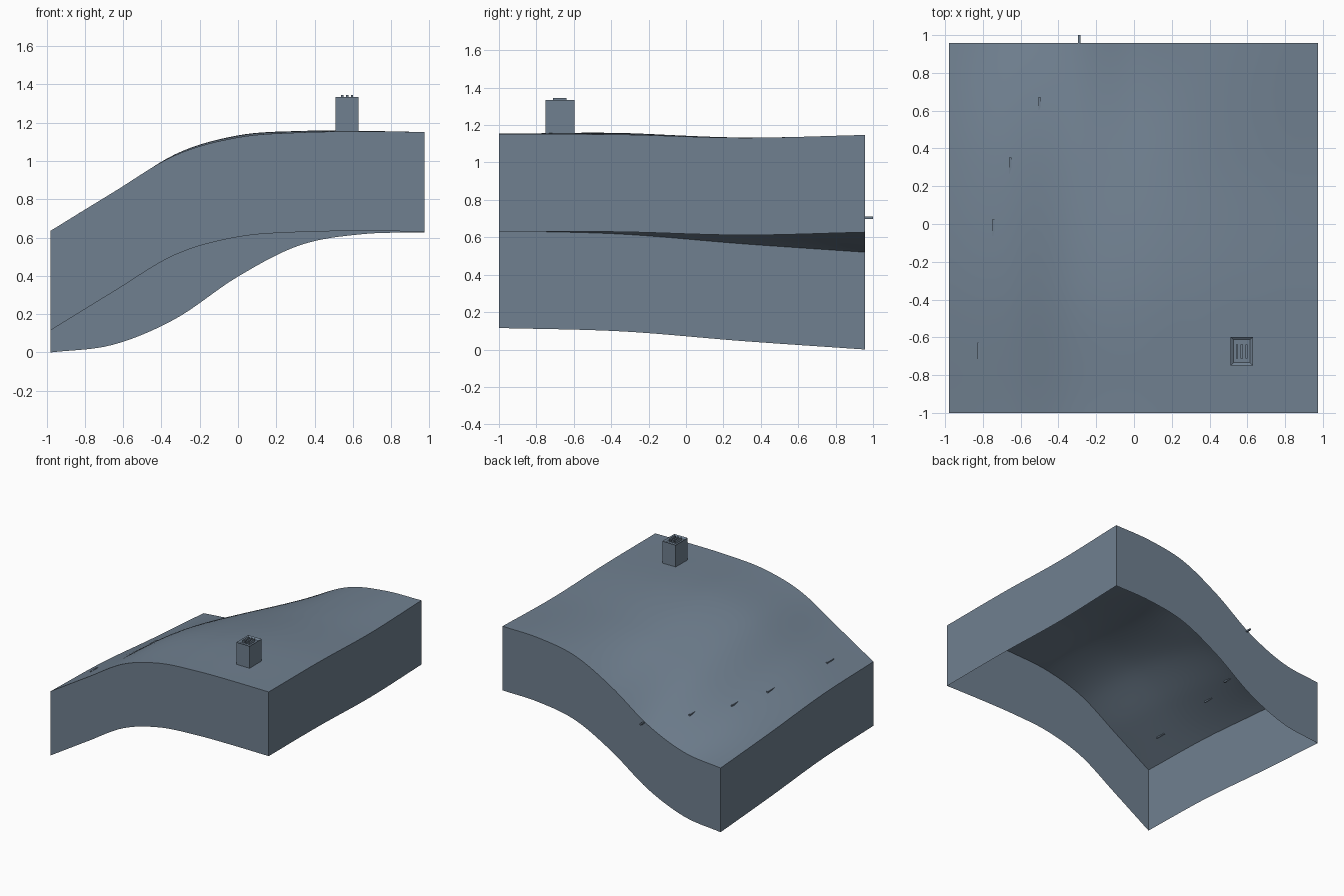
import bpy
import bmesh
import math

default = bpy.data.objects.get("Cube")
if default:
    bpy.data.objects.remove(default, do_unlink=True)

slate = bpy.data.materials.new("slate_grey")
slate.use_nodes = True
colour = (0.162, 0.216, 0.279, 1)
slate.diffuse_color = colour
slate.node_tree.nodes["Principled BSDF"].inputs["Base Color"].default_value = colour

X0, X1, Y0, Y1 = -0.98, 0.975, -1.0, 0.957
SKIRT = 0.52

# Lower-rim heights: rows run front to back, entries run from -x to +x
ROWS = [
    [0.115, 0.315, 0.51, 0.603, 0.629, 0.634, 0.632],
    [0.097, 0.290, 0.505, 0.609, 0.635, 0.636, 0.629],
    [0.045, 0.190, 0.385, 0.53, 0.592, 0.612, 0.612],
    [0.0, 0.04, 0.175, 0.395, 0.56, 0.618, 0.627],
]


def spline(values, t):
    """Smooth interpolation through evenly spaced values, t in 0..1."""
    n = len(values) - 1
    pts = [2 * values[0] - values[1]] + values + [2 * values[-1] - values[-2]]
    i = min(int(t * n), n - 1)
    f = t * n - i
    a, b, c, d = pts[i:i + 4]
    return b + f / 2 * (c - a + f * (2 * a - 5 * b + 4 * c - d + f * (3 * (b - c) + d - a)))


def height(x, y):
    u = min(max((x - X0) / (X1 - X0), 0), 1)
    v = min(max((y - Y0) / (Y1 - Y0), 0), 1)
    return max(0, spline([spline(row, u) for row in ROWS], v)) + SKIRT


def finish(name, bm):
    mesh = bpy.data.meshes.new(name)
    bm.to_mesh(mesh)
    bm.free()
    mesh.materials.append(slate)
    obj = bpy.data.objects.new(name, mesh)
    bpy.context.collection.objects.link(obj)
    return obj


def add_box(bm, lo, hi):
    made = bmesh.ops.create_cube(bm, size=1)["verts"]
    for v in made:
        v.co = [(a + b) / 2 + c * (b - a) for a, b, c in zip(lo, hi, v.co)]
    return made


# Sloping ground sheet with a thin skirt, open underneath
N = 48
bm = bmesh.new()
grid = []
for j in range(N + 1):
    y = Y0 + (Y1 - Y0) * j / N
    xs = [X0 + (X1 - X0) * i / N for i in range(N + 1)]
    grid.append([bm.verts.new((x, y, height(x, y))) for x in xs])
for j in range(N):
    for i in range(N):
        bm.faces.new((grid[j][i], grid[j][i + 1], grid[j + 1][i + 1], grid[j + 1][i]))
rim = [e for e in bm.edges if e.is_boundary]
skirt = bmesh.ops.extrude_edge_only(bm, edges=rim)["geom"]
for v in skirt:
    if isinstance(v, bmesh.types.BMVert):
        v.co.z -= SKIRT
bmesh.ops.recalc_face_normals(bm, faces=bm.faces)
ground = finish("curved_ground", bm)
bpy.ops.object.select_all(action="DESELECT")
ground.select_set(True)
bpy.context.view_layer.objects.active = ground
bpy.ops.object.shade_smooth_by_angle(angle=math.radians(40))

# Tower with a sunken top
bm = bmesh.new()
lo, hi = (0.51, -0.75, 1.12), (0.63, -0.597, 1.335)
add_box(bm, lo, hi)
bm.faces.ensure_lookup_table()
top = max(bm.faces, key=lambda f: f.calc_center_median().z)
bmesh.ops.inset_region(bm, faces=[top], thickness=0.022)
for v in top.verts:
    v.co.z -= 0.012
finish("tower", bm)

# Three low bars across the tower top
bm = bmesh.new()
for x in (0.545, 0.57, 0.595):
    add_box(bm, (x - 0.006, -0.712, 1.32), (x + 0.006, -0.638, 1.344))
finish("tower_top_bars", bm)

# Row of small steps following one level of the slope
STEPS = [(-0.822, -0.67), (-0.745, -0.02), (-0.655, 0.31), (-0.5, 0.63), (-0.29, 0.957)]
for k, (x, y) in enumerate(STEPS):
    z = 0.704 if y > 0.9 else height(x, y)
    bm = bmesh.new()
    add_box(bm, (x - 0.006, y - 0.044, z - 0.006), (x + 0.006, y + 0.043, z + 0.006))
    finish("step_%d" % (k + 1), bm)
